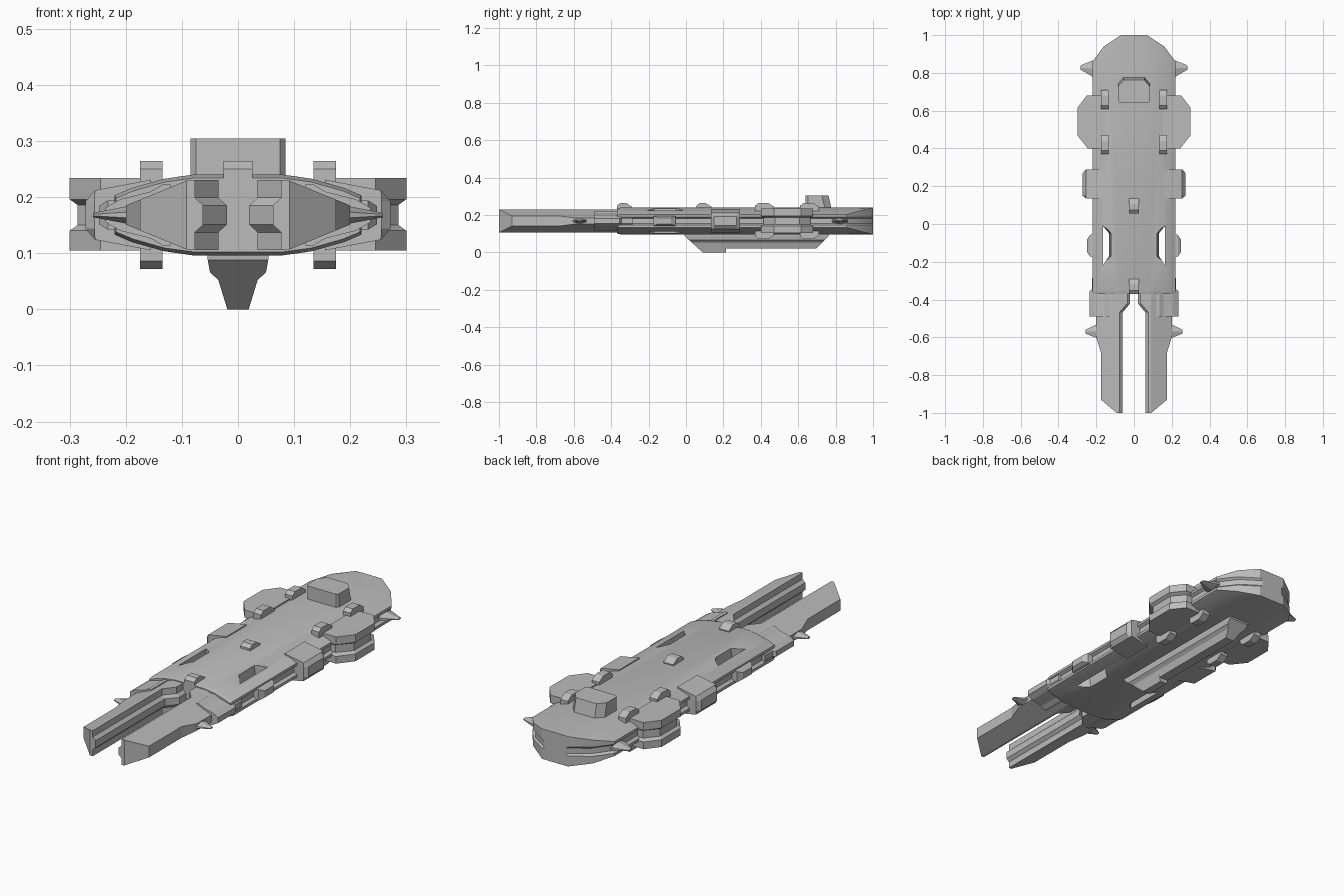
import bpy, bmesh

MID = 0.168  # height of the horizontal symmetry plane

if "Cube" in bpy.data.objects:
    bpy.data.objects.remove(bpy.data.objects["Cube"], do_unlink=True)

GREY = (0.5, 0.5, 0.5, 1)
hull_grey = bpy.data.materials.new("hull grey")
hull_grey.use_nodes = True
hull_grey.diffuse_color = GREY
shader = hull_grey.node_tree.nodes["Principled BSDF"]
shader.inputs["Base Color"].default_value = GREY
shader.inputs["Roughness"].default_value = 0.7


def loft(name, rings):
    """Skin a closed solid through rings of equal point count."""
    bm = bmesh.new()
    loops = [[bm.verts.new(p) for p in ring] for ring in rings]
    for a, b in zip(loops, loops[1:]):
        for i in range(len(a)):
            j = (i + 1) % len(a)
            bm.faces.new((a[i], a[j], b[j], b[i]))
    bm.faces.new(loops[0])
    bm.faces.new(loops[-1])
    bmesh.ops.recalc_face_normals(bm, faces=bm.faces)
    mesh = bpy.data.meshes.new(name)
    bm.to_mesh(mesh)
    bm.free()
    mesh.materials.append(hull_grey)
    obj = bpy.data.objects.new(name, mesh)
    bpy.context.collection.objects.link(obj)
    return obj


def pair(name, rings):
    """Left part and its mirrored right twin."""
    return [loft(f"{side}_{name}", [[(s * x, y, z) for x, y, z in r] for r in rings])
            for side, s in (("left", 1), ("right", -1))]


def flip(points):
    """Close a half section (x, z) by mirroring it below the middle plane."""
    return points + [(x, 2 * MID - z) for x, z in reversed(points)]


def section(points, y):
    return [(x, y, z) for x, z in points]


def activate(obj):
    bpy.ops.object.select_all(action="DESELECT")
    obj.select_set(True)
    bpy.context.view_layer.objects.active = obj


# Main hull: domed section with a groove along the sides
DOME = [(0, 0.241), (0.08, 0.240), (0.13, 0.233), (0.19, 0.216), (0.22, 0.203)]


def dome_height(x):
    for (x0, z0), (x1, z1) in zip(DOME, DOME[1:]):
        if x <= x1 + 1e-6:
            return z0 + (z1 - z0) * (x - x0) / (x1 - x0)
    return DOME[-1][1]


def hull_ring(y, w, drop=0):
    top = [(w * f, dome_height(w * f) - drop) for f in (0.36, 0.6, 0.86, 1)]
    half = flip(top + [(w, 0.19), (w - 0.014, 0.181)])
    return section(half + [(-x, z) for x, z in reversed(half)], y)


hull = loft("main_hull", [hull_ring(-0.37, 0.217, 0.006), hull_ring(-0.35, 0.22),
                          hull_ring(0.86, 0.22), hull_ring(0.94, 0.16),
                          hull_ring(1.0, 0.07)])

# Tapered slots cut through the hull
for cutter in pair("slot_cutter", [
        [(0.165, -0.22, z), (0.165, -0.01, z), (x, -0.05, z), (x, -0.17, z)]
        for z, x in ((0.05, 0.112), (MID, 0.132), (0.29, 0.112))]):
    cutter.hide_render = True
    cut = hull.modifiers.new("slot", "BOOLEAN")
    cut.object = cutter
    cut.operation = "DIFFERENCE"
    cut.solver = "EXACT"
    activate(hull)
    bpy.ops.object.modifier_apply(modifier=cut.name)
    bpy.data.objects.remove(cutter, do_unlink=True)
activate(hull)
bpy.ops.object.shade_smooth_by_angle(angle=0.35)


# Forward prongs, each with a ridge along the inner face
def prong_ring(y, inner, outer):
    edge = 0.23 - 0.045 * (outer - 0.09) / 0.11
    return section(flip([(inner, 0.185), (inner + 0.015, 0.199), (inner + 0.015, 0.23),
                         (0.09, 0.23), (outer, edge)]), y)


pair("prong", [prong_ring(*s) for s in (
    (-1, 0.062, 0.092), (-0.93, 0.062, 0.175), (-0.68, 0.062, 0.175), (-0.6, 0.062, 0.2),
    (-0.47, 0.062, 0.2), (-0.42, 0.02, 0.2), (-0.34, 0.02, 0.2))])

# Collars where the prongs meet the hull
collar = flip([(0.12, 0.222), (0.135, 0.222), (0.155, 0.21), (0.21, 0.196), (0.236, 0.181)])
collar_back = [(min(x, 0.222), z) for x, z in collar]
pair("collar", [section(collar, -0.49), section(collar, -0.355),
                section(collar_back, -0.345), section(collar_back, -0.285)])

# Large side pods with a waist groove
POD = [(0.15, 0.40), (0.245, 0.40), (0.30, 0.47), (0.30, 0.615), (0.25, 0.68), (0.15, 0.68)]


def pod_ring(z, inset):
    k = 1 - inset / 0.14
    return [(x - inset if x > 0.2 else x, 0.54 + (y - 0.54) * k, z) for x, y in POD]


pair("side_pod", [pod_ring(z, i) for z, i in (
    (0.105, 0), (0.14, 0), (0.15, 0.014), (0.186, 0.014), (0.196, 0), (0.234, 0))])

# Middle armour pads
pad = flip([(0.155, 0.231), (0.255, 0.212), (0.272, 0.192)])
pad_end = [(min(x, 0.256), z) for x, z in pad]
pair("armour_pad", [section(pad_end, 0.135), section(pad, 0.15),
                    section(pad, 0.27), section(pad_end, 0.288)])

# Small side blisters
pair("side_blister", [[(x, -0.115 - h, MID - v), (x, -0.115 + h, MID - v),
                       (x, -0.115 + h, MID + v), (x, -0.115 - h, MID + v)]
                      for x, h, v in ((0.19, 0.06, 0.03), (0.232, 0.058, 0.026),
                                      (0.248, 0.035, 0.016))])


# Pointed side fins, front and rear
def fin(name, root, root_y, tip, tip_y):
    rings = []
    for x, (y0, y1), v in ((root - 0.03, root_y, 0.018), (root, root_y, 0.016),
                           (tip, tip_y, 0.004)):
        rings.append([(x, y0, MID - v / 3), (x, (y0 + y1) / 2, MID - v), (x, y1, MID - v / 3),
                      (x, y1, MID + v / 3), (x, (y0 + y1) / 2, MID + v), (x, y0, MID + v / 3)])
    pair(name, rings)


fin("rear_fin", 0.22, (0.78, 0.865), 0.283, (0.817, 0.84))
fin("front_fin", 0.195, (-0.605, -0.53), 0.258, (-0.58, -0.56))


# Deck turrets: little wedge boxes on the top and the underside
def turret_rings(x, y0, y1, hw, below=False):
    profile = [(y0, 0.222), (y0, 0.25), (y0 + 0.018, 0.264),
               (y1 - 0.03, 0.264), (y1, 0.245), (y1, 0.222)]
    if below:
        profile = [(y, 2 * MID - z) for y, z in profile]
    return [[(x + dx, y, z) for y, z in profile] for dx in (-hw, hw)]


for label, y0 in (("aft", 0.61), ("mid", 0.37)):
    pair(label + "_top_turret", turret_rings(0.155, y0, y0 + 0.1, 0.02))
    pair(label + "_belly_turret", turret_rings(0.155, y0, y0 + 0.1, 0.02, True))
for label, y0 in (("centre", 0.055), ("bow", -0.37)):
    loft(label + "_turret", turret_rings(0, y0, y0 + 0.08, 0.026))

# Bridge tower with a chamfered, sloping back
TOWER = [(0.075, 0.64), (0.085, 0.652), (0.085, 0.745), (0.055, 0.78)]
tower_plan = TOWER + [(-x, y) for x, y in reversed(TOWER)]
loft("bridge_tower", [[(x, y - (lean if y > 0.7 else 0), z) for x, y in tower_plan]
                      for z, lean in ((0.225, 0), (0.304, 0.018))])


# Belly keel: deep front fin and long shallow rear body
def keel(name, front, rear, low):
    rings = []
    for z, w in ((0.11, 0.054), (0.088, 0.054), (0.066, 0.05), (0.052, 0.035),
                 (low, 0.019 + low * 0.25)):
        t = min(1, max(0, (0.09 - z) / (0.09 - low)))
        y0 = front[0] + (front[1] - front[0]) * t
        y1 = rear[0] + (rear[1] - rear[0]) * t
        rings.append([(-w, y0, z), (w, y0, z), (w, y1, z), (-w, y1, z)])
    loft(name, rings)


keel("front_keel", (-0.01, 0.09), (0.215, 0.215), 0)
keel("rear_keel", (0.2, 0.2), (0.765, 0.695), 0.02)
